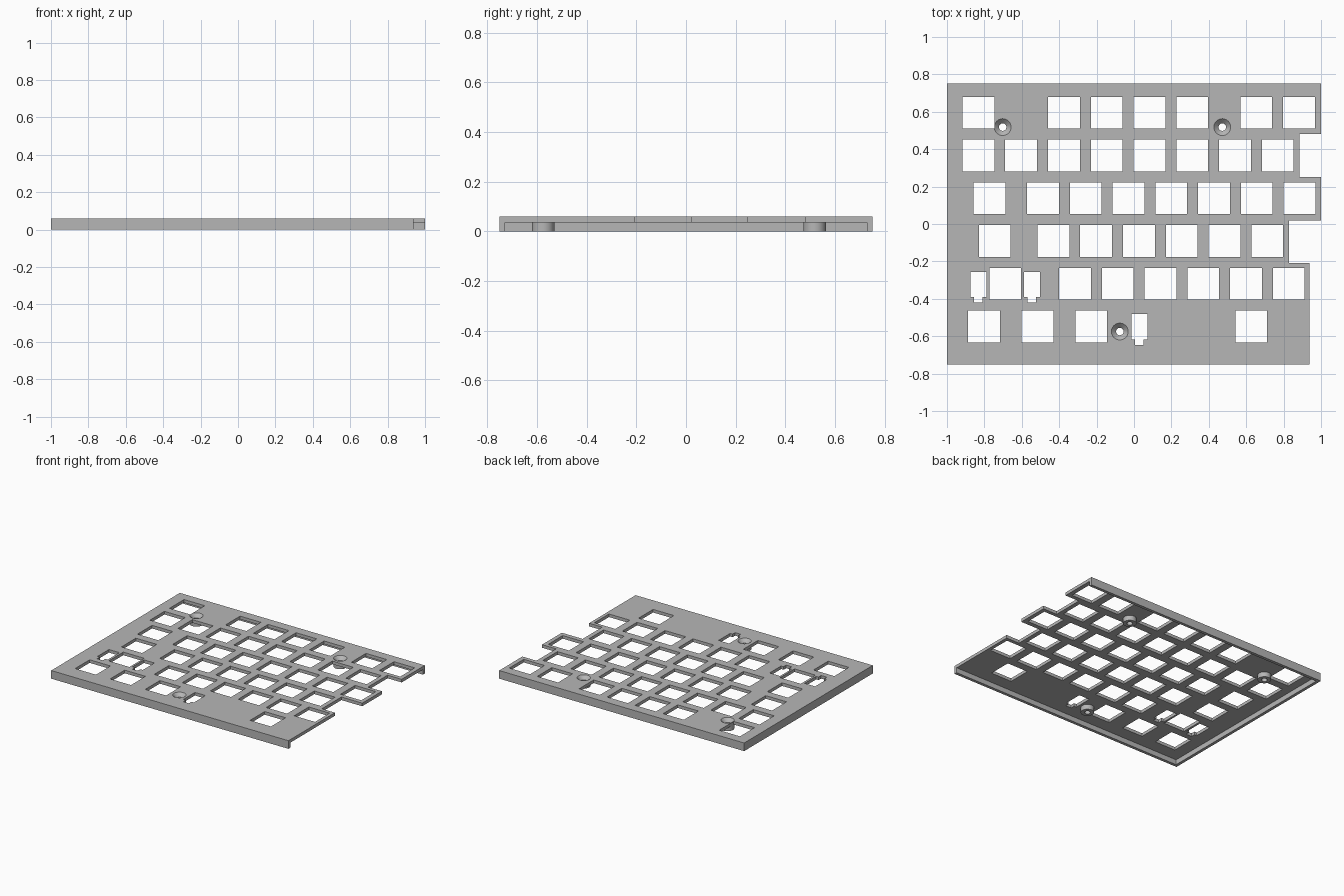
import bpy, bmesh, math

cube = bpy.data.objects.get("Cube")
if cube:
    bpy.data.objects.remove(cube)

PITCH = 0.2286      # spacing of one key
HALF_KEY = 0.085    # half the switch opening
TOP, UNDER = 0.06, 0.037
BOSS_R, HOLE_R = 0.045, 0.02
EDGE, WALL = 0.75, 0.022
SEGMENTS = 32

grey = bpy.data.materials.new("plain_grey")
grey.use_nodes = True
colour = (0.47, 0.47, 0.47, 1)
grey.diffuse_color = colour
grey.node_tree.nodes["Principled BSDF"].inputs["Base Color"].default_value = colour


def extrude_shape(name, loops, z0, z1):
    """Solid slab from an outline followed by any hole loops."""
    curve = bpy.data.curves.new(name, "CURVE")
    curve.dimensions = "2D"
    curve.fill_mode = "BOTH"
    curve.extrude = (z1 - z0) / 2
    for loop in loops:
        spline = curve.splines.new("POLY")
        spline.points.add(len(loop) - 1)
        for point, (x, y) in zip(spline.points, loop):
            point.co = (x, y, 0, 1)
        spline.use_cyclic_u = True
    temp = bpy.data.objects.new(name + "_curve", curve)
    bpy.context.collection.objects.link(temp)
    bpy.context.view_layer.update()
    mesh = bpy.data.meshes.new_from_object(
        temp.evaluated_get(bpy.context.evaluated_depsgraph_get()))
    bpy.data.objects.remove(temp)
    bm = bmesh.new()
    bm.from_mesh(mesh)
    bmesh.ops.remove_doubles(bm, verts=bm.verts, dist=0.0002)
    bmesh.ops.translate(bm, verts=bm.verts, vec=(0, 0, (z0 + z1) / 2))
    bmesh.ops.recalc_face_normals(bm, faces=bm.faces)
    for face in bm.faces:
        face.smooth = False
    bm.to_mesh(mesh)
    bm.free()
    return add_object(name, mesh)


def add_object(name, mesh):
    mesh.name = name
    mesh.materials.clear()
    mesh.materials.append(grey)
    obj = bpy.data.objects.new(name, mesh)
    bpy.context.collection.objects.link(obj)
    return obj


def key_hole(x, y):
    h = HALF_KEY
    return [(x - h, y - h), (x + h, y - h), (x + h, y + h), (x - h, y + h)]


def stabiliser_hole(x, y):
    """Tall slot with a narrow tab at its front end."""
    w, t = 0.043, 0.023
    return [(x - w, y), (x - w, y - 0.135), (x - t, y - 0.135), (x - t, y - 0.165),
            (x + t, y - 0.165), (x + t, y - 0.135), (x + w, y - 0.135), (x + w, y)]


def circle(x, y, r):
    steps = [2 * math.pi * i / SEGMENTS for i in range(SEGMENTS)]
    return [(x + r * math.cos(a), y + r * math.sin(a)) for a in steps]


# Each row, back to front: runs of (first key centre, number of keys)
rows = [
    [(-0.832, 1), (-0.374, 4), (0.654, 2)],
    [(-0.832, 8)],
    [(-0.773, 1), (-0.487, 7)],
    [(-0.745, 1), (-0.431, 6)],
    [(-0.688, 1), (-0.316, 6)],
    [(-0.802, 1), (-0.516, 1), (-0.229, 1), (0.627, 1)],
]
screws = [(-0.702, 0.518), (0.472, 0.518), (-0.076, -0.575)]

outline = [(-1, -EDGE), (0.937, -EDGE), (0.937, -0.208), (0.83, -0.208),
           (0.83, 0.02), (1, 0.02), (1, 0.25), (0.885, 0.25),
           (0.885, 0.48), (1, 0.48), (1, EDGE), (-1, EDGE)]
holes = [key_hole(start + i * PITCH, 0.595 - row * PITCH)
         for row, runs in enumerate(rows)
         for start, count in runs for i in range(count)]
holes += [stabiliser_hole(x, y) for x, y in
          [(-0.832, -0.256), (-0.546, -0.256), (0.029, -0.482)]]
holes += [circle(x, y, BOSS_R) for x, y in screws]

# Switch plate
extrude_shape("switch_plate", [outline] + holes, UNDER, TOP)

# Rim under the plate on the front, left and back; the right side is open
inner = EDGE - WALL
rim = [(0.937, -EDGE), (0.937, -inner), (-1 + WALL, -inner), (-1 + WALL, inner),
       (1, inner), (1, EDGE), (-1, EDGE), (-1, -EDGE)]
extrude_shape("outer_rim", [rim], 0, UNDER)

# Countersunk screw bosses
profile = [(BOSS_R, TOP), (HOLE_R, 0.035), (HOLE_R, 0), (BOSS_R, 0), (BOSS_R, UNDER)]
for number, (x, y) in enumerate(screws, 1):
    bm = bmesh.new()
    rings = [[bm.verts.new((px, py, z)) for px, py in circle(x, y, r)]
             for r, z in profile]
    for a, b in zip(rings, rings[1:]):
        for i in range(SEGMENTS):
            j = (i + 1) % SEGMENTS
            bm.faces.new((a[i], b[i], b[j], a[j]))
    for face in bm.faces:
        face.normal_update()
    # The countersink must face up
    if bm.faces[:][0].normal.z < 0:
        bmesh.ops.reverse_faces(bm, faces=bm.faces)
    mesh = bpy.data.meshes.new("screw_boss")
    bm.to_mesh(mesh)
    bm.free()
    boss = add_object(f"screw_boss_{number}", mesh)
    bpy.ops.object.select_all(action="DESELECT")
    boss.select_set(True)
    bpy.context.view_layer.objects.active = boss
    bpy.ops.object.shade_smooth_by_angle(angle=math.radians(30))
